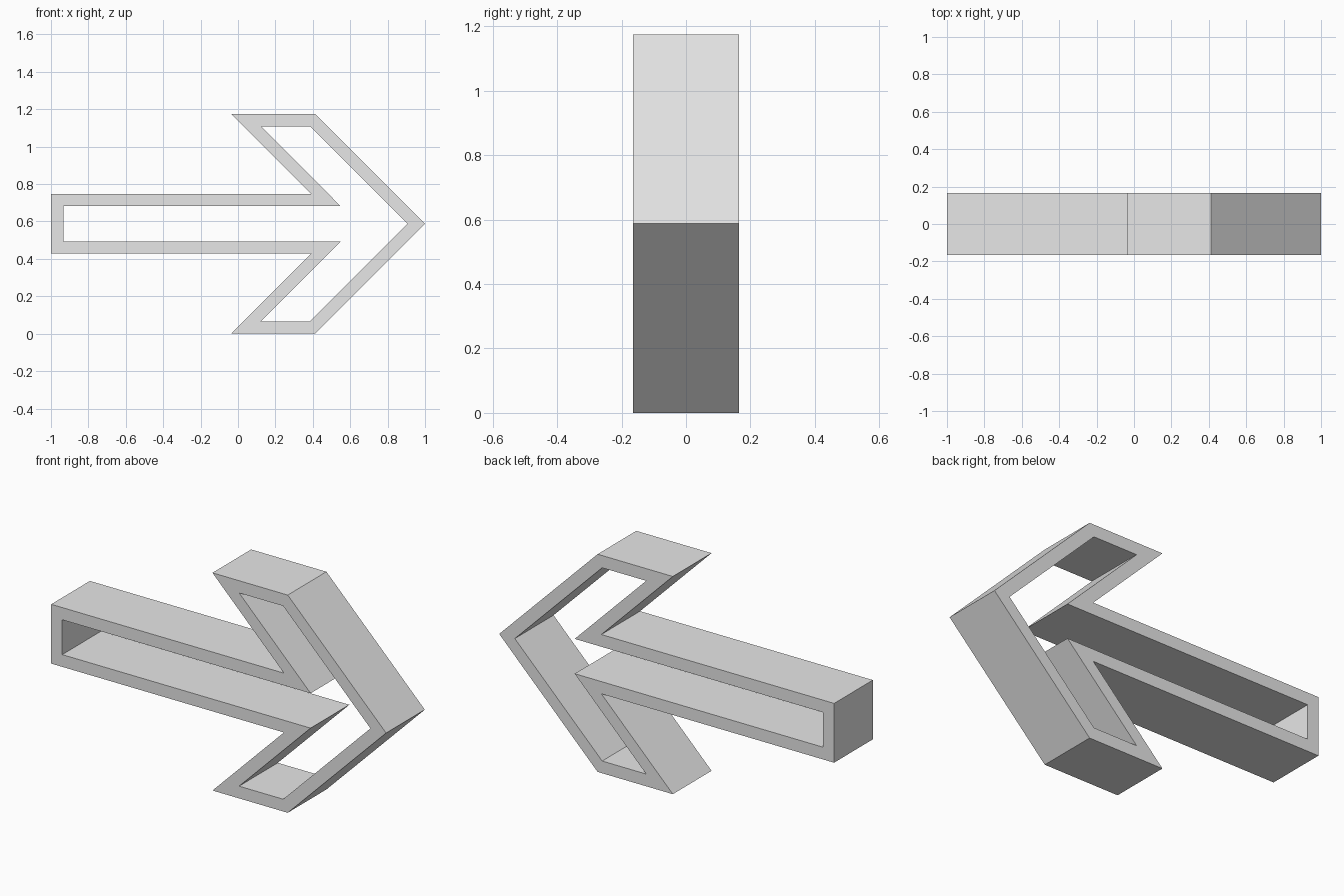
import bpy
import bmesh
from mathutils import Vector

cube = bpy.data.objects.get("Cube")
if cube:
    bpy.data.objects.remove(cube, do_unlink=True)

DEPTH = 0.33
WALL = 0.066
MID = 0.5875

# Upper half of the arrow outline, as (x, height above the centre line)
half = [(-1, 0.16), (0.39, 0.16), (-0.037, MID), (0.4125, MID), (1, 0)]
outer = [Vector(p) for p in half]
outer += [Vector((x, -h)) for x, h in reversed(half[:-1])]


def inset(points, distance):
    """Move every side of a clockwise outline inward and mitre the corners."""
    result = []
    for i, p in enumerate(points):
        a = (p - points[i - 1]).normalized()
        b = (points[(i + 1) % len(points)] - p).normalized()
        na, nb = Vector((a.y, -a.x)), Vector((b.y, -b.x))
        result.append(p + (na + nb) * distance / (1 + na.dot(nb)))
    return result


def ring(bm, points, y):
    return [bm.verts.new((p.x, y, p.y + MID)) for p in points]


# Grey material
grey = bpy.data.materials.new("light grey")
grey.use_nodes = True
colour = (0.8, 0.8, 0.8, 1)
grey.diffuse_color = colour
grey.node_tree.nodes["Principled BSDF"].inputs["Base Color"].default_value = colour

# Hollow arrow band: front, back, outer and inner walls
bm = bmesh.new()
inner = inset(outer, WALL)
front_out, front_in = (ring(bm, p, -DEPTH / 2) for p in (outer, inner))
back_out, back_in = (ring(bm, p, DEPTH / 2) for p in (outer, inner))
loops = [front_out, back_out, back_in, front_in]
for k, loop in enumerate(loops):
    other = loops[(k + 1) % len(loops)]
    for i in range(len(loop)):
        j = (i + 1) % len(loop)
        bm.faces.new((loop[i], loop[j], other[j], other[i]))
bmesh.ops.recalc_face_normals(bm, faces=bm.faces)

mesh = bpy.data.meshes.new("arrow_frame")
bm.to_mesh(mesh)
bm.free()
mesh.materials.append(grey)
arrow = bpy.data.objects.new("arrow_frame", mesh)
bpy.context.collection.objects.link(arrow)
